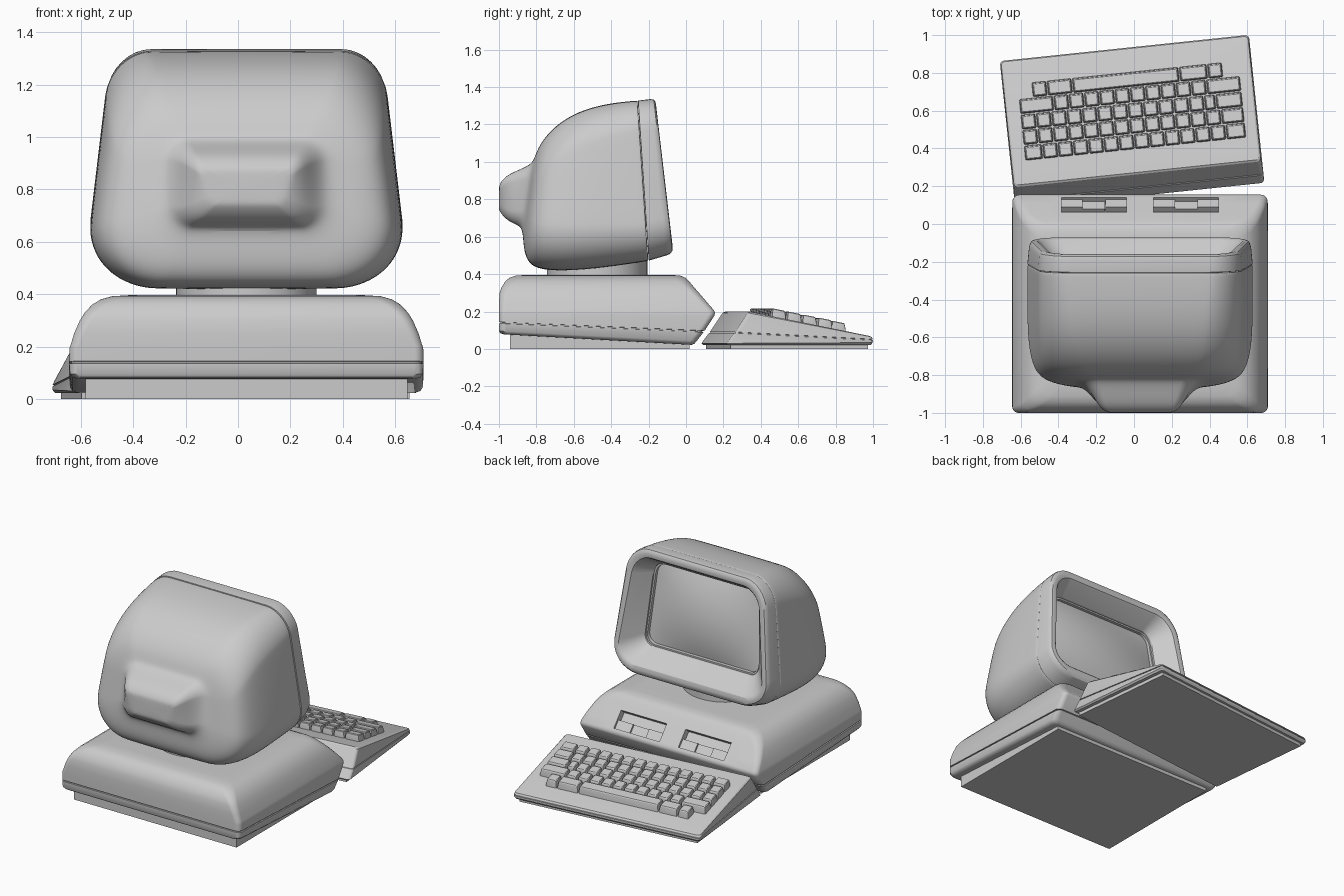
import bpy, bmesh
from math import sin, cos, pi, hypot, radians
from mathutils import Matrix

CX = 0.032                                   # centre line of the computer


def ring(bot, top, wb, wt, r, cx=0.0, n=8, low=1.0):
    """Rounded, tapered rectangle from (y, z) bot to (y, z) top; low scales the bottom radii."""
    length = hypot(top[0] - bot[0], top[1] - bot[1])
    w = (wb + wt) / 2
    pts = []
    for sx, sy, q in ((1, 1, 0), (-1, 1, 1), (-1, -1, 2), (1, -1, 3)):
        rad = r if sy > 0 else r * low
        for i in range(n + 1):
            a = (q + i / n) * pi / 2
            s = (sy * (length / 2 - rad) + rad * sin(a)) / length + 0.5
            x = (sx * (w - rad) + rad * cos(a)) * (wb + (wt - wb) * s) / w
            pts.append((cx + x, bot[0] + (top[0] - bot[0]) * s, bot[1] + (top[1] - bot[1]) * s))
    return pts


def add_loft(bm, rings, cap_start=True, cap_end=True):
    loops = [[bm.verts.new(p) for p in r] for r in rings]
    n = len(loops[0])
    for a, b in zip(loops, loops[1:]):
        for i in range(n):
            j = (i + 1) % n
            bm.faces.new((a[i], a[j], b[j], b[i]))
    if cap_start:
        bm.faces.new(loops[0][::-1])
    if cap_end:
        bm.faces.new(loops[-1])


def smooth(ob, angle=35):
    bpy.ops.object.select_all(action='DESELECT')
    ob.select_set(True)
    bpy.context.view_layer.objects.active = ob
    bpy.ops.object.shade_smooth_by_angle(angle=radians(angle))


def make(name, bm, angle=35, matrix=None):
    bmesh.ops.recalc_face_normals(bm, faces=bm.faces)
    me = bpy.data.meshes.new(name)
    bm.to_mesh(me)
    bm.free()
    ob = bpy.data.objects.new(name, me)
    bpy.context.collection.objects.link(ob)
    if matrix:
        ob.matrix_world = matrix
    smooth(ob, angle)
    return ob


def loft(name, rings, cap_start=True, cap_end=True, angle=35, matrix=None):
    bm = bmesh.new()
    add_loft(bm, rings, cap_start, cap_end)
    return make(name, bm, angle, matrix)


def boxes(name, items, matrix=None):
    """One object from (centre, size) boxes."""
    bm = bmesh.new()
    for c, s in items:
        bmesh.ops.create_cube(bm, size=1, matrix=Matrix.Translation(c) @ Matrix.Diagonal((*s, 1)))
    return make(name, bm, 30, matrix)


# Computer case: y back, y front, z back, z front, half width, corner radius
case_rows = [
    (-0.975, 0.03, 0.078, 0.022, 0.645, 0.03), (-0.993, 0.045, 0.084, 0.028, 0.664, 0.035),
    (-1.0, 0.057, 0.096, 0.042, 0.674, 0.035),
    (-1.0, 0.094, 0.136, 0.090, 0.677, 0.035), (-0.992, 0.086, 0.137, 0.091, 0.669, 0.03),
    (-0.992, 0.09, 0.143, 0.097, 0.669, 0.03), (-1.0, 0.1, 0.144, 0.098, 0.677, 0.035),
    (-1.0, 0.152, 0.19, 0.178, 0.676, 0.035), (-1.0, 0.155, 0.2, 0.192, 0.674, 0.035),
    (-1.0, 0.15, 0.207, 0.206, 0.671, 0.035),
    (-1.0, 0.112, 0.25, 0.25, 0.658, 0.04), (-0.996, 0.069, 0.3, 0.3, 0.636, 0.045),
    (-0.986, 0.043, 0.33, 0.33, 0.617, 0.05), (-0.967, 0.018, 0.36, 0.36, 0.589, 0.06),
    (-0.945, -0.002, 0.38, 0.38, 0.556, 0.06), (-0.91, -0.03, 0.392, 0.392, 0.514, 0.06),
    (-0.85, -0.08, 0.396, 0.396, 0.45, 0.06)]
case = loft("computer_case", [ring((a, c), (b, d), w, w, r, CX) for a, b, c, d, w, r in case_rows])
boxes("computer_foot", [((CX, -0.46, 0.04), (1.23, 0.96, 0.08))])

# Disk drive bays cut into the sloping panel, with inset blocks
slope = Matrix.Translation((CX, 0.1, 0.264)) @ Matrix.Rotation(-0.86, 4, 'X')
cutter = boxes("bay_cutter", [((s * 0.244, 0, 0), (0.345, 0.122, 0.09)) for s in (-1, 1)], slope)
cutter.hide_render = True
mod = case.modifiers.new("bays", 'BOOLEAN')
mod.operation, mod.solver, mod.object = 'DIFFERENCE', 'EXACT', cutter
bpy.context.view_layer.objects.active = case
bpy.ops.object.modifier_apply(modifier=mod.name)
bpy.data.objects.remove(cutter)
smooth(case)
parts = []
for s in (-1, 1):
    x = s * 0.244
    for dx, w, top in ((-0.116, 0.112, -0.014), (0.0, 0.119, -0.026), (0.116, 0.112, -0.014)):
        parts.append(((x + dx, 0.03, top - 0.02), (w, 0.06, 0.04)))
boxes("drive_fronts", parts, slope)

# Swivel neck
bm = bmesh.new()
bmesh.ops.create_cone(bm, cap_ends=True, segments=64, radius1=0.268, radius2=0.268, depth=0.09,
                      matrix=Matrix.Translation((CX, -0.475, 0.425)))
make("monitor_neck", bm)

# Monitor shell, from the seam back to the rear bulge
shell_rows = [
    ((-0.202, 0.478), (-0.259, 1.317), 0.61, 0.508, 0.165),
    ((-0.2025, 0.472), (-0.2595, 1.326), 0.619, 0.517, 0.17),
    ((-0.21, 0.468), (-0.267, 1.328), 0.622, 0.52, 0.172),
    ((-0.45, 0.432), (-0.42, 1.313), 0.628, 0.518, 0.2),
    ((-0.62, 0.418), (-0.575, 1.272), 0.63, 0.51, 0.21),
    ((-0.75, 0.42), (-0.70, 1.195), 0.615, 0.495, 0.22),
    ((-0.83, 0.443), (-0.775, 1.105), 0.575, 0.46, 0.21),
    ((-0.863, 0.505), (-0.802, 1.045), 0.48, 0.39, 0.17),
    ((-0.87, 0.58), (-0.813, 1.015), 0.38, 0.34, 0.12),
    ((-0.876, 0.65), (-0.83, 0.985), 0.31, 0.29, 0.08),
    ((-0.91, 0.665), (-0.90, 0.955), 0.265, 0.25, 0.06),
    ((-0.96, 0.69), (-0.965, 0.925), 0.215, 0.22, 0.045),
    ((-0.998, 0.735), (-0.995, 0.885), 0.15, 0.19, 0.03),
    ((-1.002, 0.755), (-1.0, 0.865), 0.12, 0.16, 0.02)]
shell = loft("monitor_shell", [ring(*r, CX, low=1.25) for r in shell_rows], cap_start=False, angle=60)
shell.modifiers.new("subdivision", 'SUBSURF').levels = 2
shell.modifiers["subdivision"].render_levels = 2

# Bezel with funnel-shaped opening
bezel_rows = [
    ((-0.20, 0.48), (-0.257, 1.317), 0.61, 0.508, 0.165),
    ((-0.1985, 0.472), (-0.2555, 1.328), 0.621, 0.519, 0.17),
    ((-0.105, 0.500), (-0.19, 1.336), 0.61, 0.515, 0.165),
    ((-0.085, 0.508), (-0.172, 1.333), 0.603, 0.511, 0.162),
    ((-0.073, 0.525), (-0.164, 1.322), 0.593, 0.502, 0.155),
    ((-0.071, 0.545), (-0.16, 1.303), 0.577, 0.487, 0.145),
    ((-0.076, 0.567), (-0.163, 1.283), 0.558, 0.467, 0.13),
    ((-0.087, 0.578), (-0.174, 1.272), 0.548, 0.459, 0.125),
    ((-0.21, 0.655), (-0.28, 1.205), 0.435, 0.4, 0.075),
    ((-0.222, 0.655), (-0.292, 1.205), 0.435, 0.4, 0.075),
    ((-0.222, 0.665), (-0.292, 1.195), 0.425, 0.39, 0.07),
    ((-0.25, 0.665), (-0.32, 1.195), 0.425, 0.39, 0.07)]
lows = [1.25, 1.25, 1.22, 1.2, 1.15, 1.1] + [1] * 6
loft("monitor_bezel", [ring(*r, CX, low=k) for r, k in zip(bezel_rows, lows)], False, False, 30)

# Bulging screen, a curved sheet behind the bezel opening
bm = bmesh.new()
bmesh.ops.create_grid(bm, x_segments=24, y_segments=18, size=1)
for v in bm.verts:
    p, q = v.co.x, v.co.y
    bulge = 0.05 * (1 - p * p) * (1 - q * q)
    v.co = (CX + p * (0.412 - 0.017 * q), -0.28 - 0.034 * q + bulge, 0.93 + 0.268 * q)
bmesh.ops.reverse_faces(bm, faces=bm.faces)
make("screen", bm)

# Keyboard, turned slightly on the desk
turn = Matrix.Translation((-0.01, 0.54, 0)) @ Matrix.Rotation(radians(6), 4, 'Z')
board_rows = [
    (-0.385, 0.385, 0.022, 0.022, 0.653, 0.015), (-0.393, 0.393, 0.03, 0.034, 0.663, 0.02),
    (-0.352, 0.394, 0.085, 0.046, 0.663, 0.02), (-0.346, 0.388, 0.086, 0.047, 0.657, 0.015),
    (-0.343, 0.388, 0.090, 0.051, 0.657, 0.015), (-0.347, 0.394, 0.091, 0.052, 0.663, 0.02),
    (-0.279, 0.388, 0.193, 0.064, 0.657, 0.02), (-0.268, 0.378, 0.199, 0.069, 0.648, 0.018)]
loft("keyboard_case", [ring((a, c), (b, d), w, w, r, 0, 4) for a, b, c, d, w, r in board_rows],
     angle=25, matrix=turn)
boxes("keyboard_foot", [((0, 0, 0.0125), (1.26, 0.74, 0.025))], turn)

# Keys: (row centre, start, widths in key units)
unit = 0.0813
key_rows = [
    (0.225, -0.51, [1, 1.65, 7.0, 1.85, 1]),
    (0.143, -0.585, [2.25] + [1] * 10 + [2.25]),
    (0.06, -0.585, [1] * 12 + [0.75, 1.75]),
    (-0.022, -0.585, [1] * 13 + [1.5]),
    (-0.105, -0.585, [1.2] + [1] * 12 + [1.3])]
bm = bmesh.new()
for v, u, widths in key_rows:
    for w in widths:
        hw, c = w * unit / 2 - 0.003, u + w * unit / 2
        layers = []
        for inset, lift in ((0, -0.012), (0, 0.012), (0.005, 0.04), (0.009, 0.044)):
            a, b = v - 0.038 + inset, v + 0.038 - inset
            za, zb = (0.145 - 0.2 * t + lift for t in (a, b))
            layers.append(ring((a, za), (b, zb), hw - inset, hw - inset, 0.007, c, 2))
        add_loft(bm, layers)
        u += w * unit
make("keys", bm, 30, turn)
